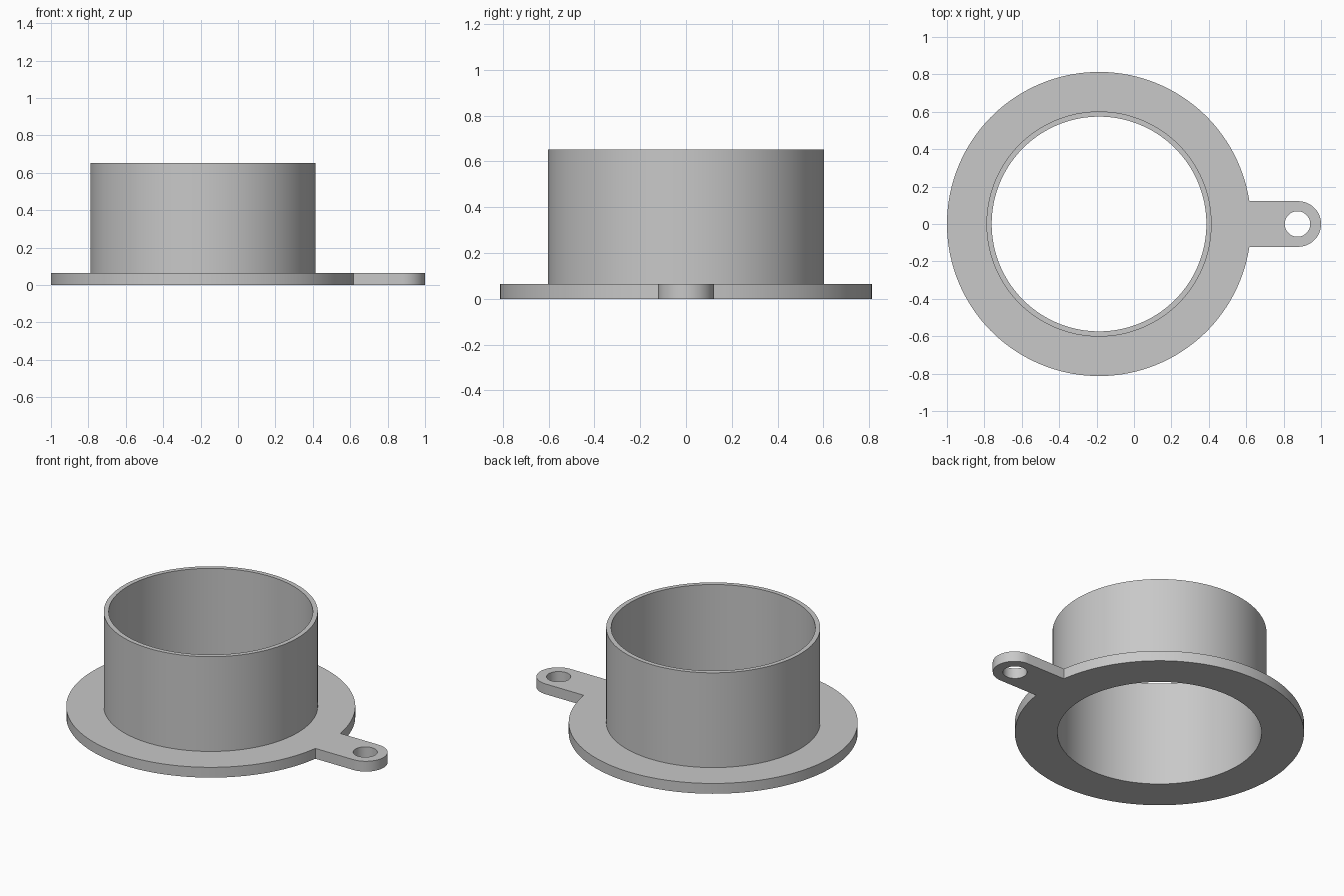
import bpy, bmesh
from math import sin, cos, pi, asin

cube = bpy.data.objects.get("Cube")
if cube:
    bpy.data.objects.remove(cube)

# Main dimensions
CENTRE, FLANGE_R, TUBE_R, BORE_R = -0.187, 0.813, 0.602, 0.574
TAB_X, TAB_R, HOLE_X, HOLE_R = 0.878, 0.122, 0.874, 0.068
PLATE_H, TOTAL_H = 0.064, 0.652


def arc(cx, r, start=0.0, end=2 * pi, n=128, closed=True):
    """Points on a circle or arc centred on the x axis."""
    steps = n if closed else n - 1
    return [(cx + r * cos(start + (end - start) * i / steps),
             r * sin(start + (end - start) * i / steps)) for i in range(n)]


def wall(bm, loop, z0, z1):
    """Vertical wall along a closed loop."""
    low = [bm.verts.new((x, y, z0)) for x, y in loop]
    high = [bm.verts.new((x, y, z1)) for x, y in loop]
    for i in range(len(loop)):
        j = (i + 1) % len(loop)
        bm.faces.new((low[i], low[j], high[j], high[i]))


def cap(bm, loops, z):
    """Flat face bounded by an outer loop and any inner holes."""
    edges = []
    for loop in loops:
        vs = [bm.verts.new((x, y, z)) for x, y in loop]
        edges += [bm.edges.new((vs[i - 1], vs[i])) for i in range(len(vs))]
    bmesh.ops.triangle_fill(bm, edges=edges, use_beauty=True, normal=(0, 0, 1))


# Loops: flange with rounded tab, tube, bore and tab hole
root = asin(TAB_R / FLANGE_R)
outline = (arc(CENTRE, FLANGE_R, root, 2 * pi - root, closed=False)
           + arc(TAB_X, TAB_R, -pi / 2, pi / 2, 32, closed=False))
tube = arc(CENTRE, TUBE_R)
bore = arc(CENTRE, BORE_R)
hole = arc(HOLE_X, HOLE_R, n=48)

bm = bmesh.new()
# Flange plate with its tab
cap(bm, [outline, bore, hole], 0)
cap(bm, [outline, tube, hole], PLATE_H)
wall(bm, outline, 0, PLATE_H)
wall(bm, hole, 0, PLATE_H)
# Open tube with a thin rim
wall(bm, tube, PLATE_H, TOTAL_H)
wall(bm, bore, 0, TOTAL_H)
cap(bm, [tube, bore], TOTAL_H)
bmesh.ops.remove_doubles(bm, verts=bm.verts, dist=0.0001)
bmesh.ops.recalc_face_normals(bm, faces=bm.faces)

mesh = bpy.data.meshes.new("flanged_collar")
bm.to_mesh(mesh)
bm.free()
collar = bpy.data.objects.new("flanged_collar", mesh)
bpy.context.collection.objects.link(collar)

# Plain grey material
grey = bpy.data.materials.new("light_grey")
grey.use_nodes = True
colour = (0.58, 0.58, 0.58, 1)
grey.diffuse_color = colour
grey.node_tree.nodes["Principled BSDF"].inputs["Base Color"].default_value = colour
mesh.materials.append(grey)

# Smooth round walls, sharp rims
bpy.ops.object.select_all(action="DESELECT")
collar.select_set(True)
bpy.context.view_layer.objects.active = collar
bpy.ops.object.shade_smooth_by_angle(angle=pi / 6)
